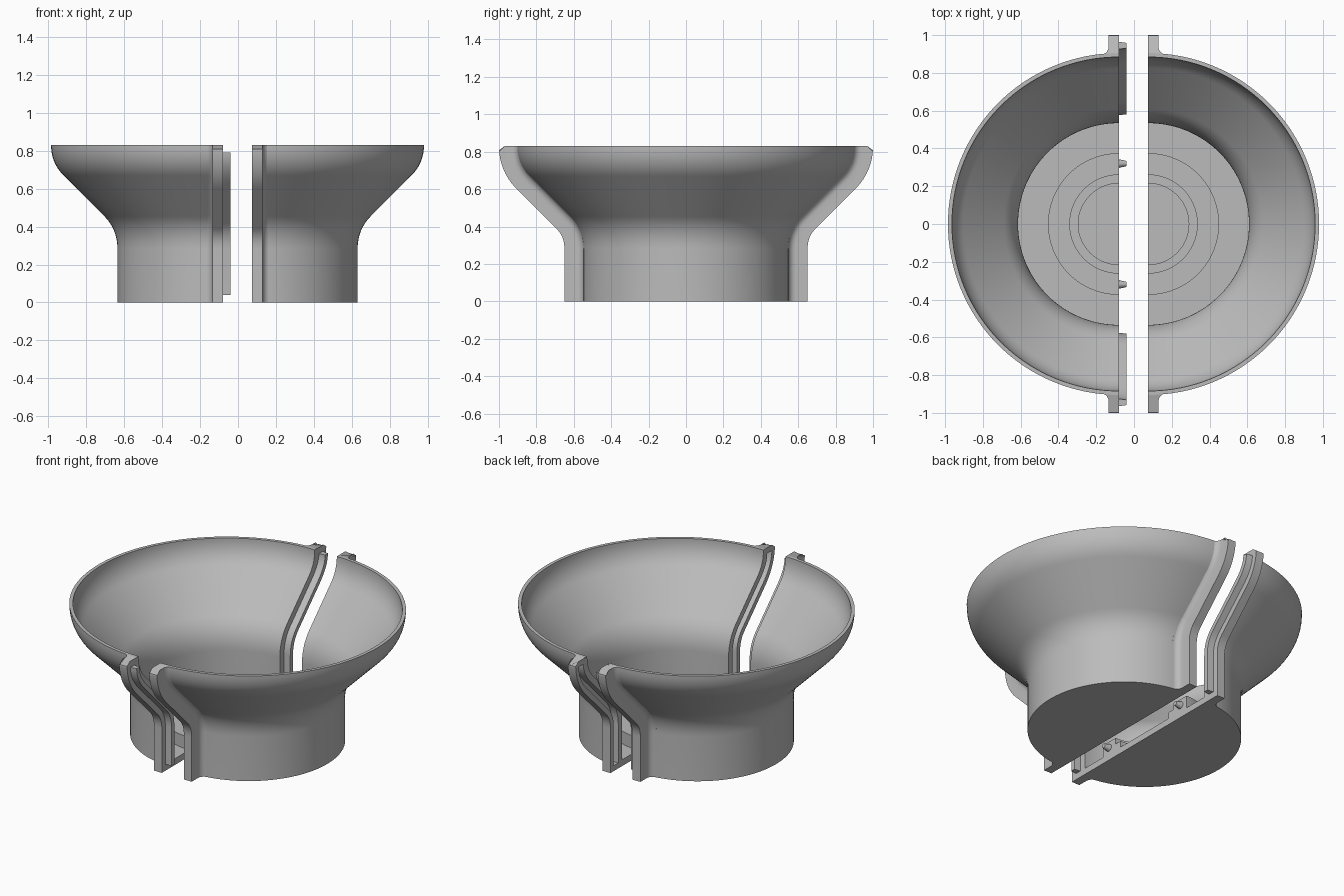
import bpy, bmesh, math
from mathutils import Vector

cube = bpy.data.objects.get("Cube")
if cube:
    bpy.data.objects.remove(cube, do_unlink=True)

grey = bpy.data.materials.new("plain_grey")
grey.use_nodes = True
grey.diffuse_color = (0.5, 0.5, 0.5, 1)
grey.node_tree.nodes["Principled BSDF"].inputs["Base Color"].default_value = (0.5, 0.5, 0.5, 1)

TOP = 0.83


def wall_path(low, high, steps=12):
    """Outer wall as (point, outward normal) pairs in the radius-height plane."""
    def bend(a, b, c):
        out = []
        for i in range(steps + 1):
            t = i / steps
            p = a * (1 - t) ** 2 + b * 2 * t * (1 - t) + c * t * t
            d = ((b - a) * (1 - t) + (c - b) * t).normalized()
            out.append((p, Vector((d.y, -d.x))))
        return out
    V = Vector
    lower = bend(V((0.555, 0.28)), V((0.555, 0.385)), V((0.625, 0.455)))
    upper = bend(V((0.838, 0.668)), V((0.905, 0.735)), V((0.905, high)))
    return [(V((0.555, low)), V((1, 0)))] + lower + upper


def loft(name, rows):
    """Skin closed section rows and cap both ends."""
    bm = bmesh.new()
    grid = [[bm.verts.new(p) for p in row] for row in rows]
    n = len(rows[0])
    for a, b in zip(grid, grid[1:]):
        for i in range(n):
            j = (i + 1) % n
            bm.faces.new((a[i], a[j], b[j], b[i]))
    bm.faces.new(grid[0])
    bm.faces.new(grid[-1])
    bmesh.ops.remove_doubles(bm, verts=bm.verts, dist=0.0001)
    bmesh.ops.recalc_face_normals(bm, faces=bm.faces)
    mesh = bpy.data.meshes.new(name)
    bm.to_mesh(mesh)
    bm.free()
    mesh.materials.append(grey)
    ob = bpy.data.objects.new(name, mesh)
    bpy.context.collection.objects.link(ob)
    return ob


def activate(ob):
    bpy.ops.object.select_all(action='DESELECT')
    ob.select_set(True)
    bpy.context.view_layer.objects.active = ob


def smooth(ob):
    activate(ob)
    bpy.ops.object.shade_smooth_by_angle(angle=math.radians(30))


def cut(ob, cutter):
    mod = ob.modifiers.new("recess", 'BOOLEAN')
    mod.operation = 'DIFFERENCE'
    mod.solver = 'EXACT'
    mod.object = cutter
    activate(ob)
    bpy.ops.object.modifier_apply(modifier=mod.name)
    bpy.data.objects.remove(cutter, do_unlink=True)


def sweep(name, section, low, high, cx, side, end, round_top=False):
    """Carry a (depth, offset) section up the wall at one end of the seam."""
    rows = []
    path = wall_path(low, high)
    for k, (p, nrm) in enumerate(path):
        row = []
        for depth, off in section:
            q = p + nrm * off
            z = q.y
            if round_top and k == len(path) - 1:
                z -= max(0, off - 0.065)
            row.append((cx + side * depth, end * q.x, z))
        rows.append(row)
    return loft(name, rows)


def peg(name, cx, direction, y, length):
    """Tapered locating peg pointing along x."""
    rows = []
    for x, r in ((-0.005, 0.024), (length, 0.014)):
        rows.append([(cx + direction * x, y + r * math.cos(a), 0.08 + r * math.sin(a))
                     for a in (math.tau * i / 16 for i in range(16))])
    return loft(name, rows)


# Bowl section: outer wall, inner wall, then the low floor with a raised ring
outer = [p for p, n in wall_path(0, TOP)]
inner = [p - n * 0.021 for p, n in reversed(wall_path(0.04, TOP))]
floor = [(0.375, 0.04), (0.375, 0.12), (0.26, 0.12), (0.26, 0.08),
         (0.215, 0.08), (0.215, 0.04), (0, 0.04)]
bowl_section = [(0, 0)] + [tuple(p) for p in outer + inner] + floor

# Flange section with a concave fillet where it meets the wall
R = 0.04
flange_section = [(0, -0.012), (0, 0.065), (0, 0.095), (0.055, 0.095), (0.055, 0.065)]
for i in range(7):
    a = math.pi / 2 * i / 6
    flange_section.append((0.055 + R * (1 - math.cos(a)), 0.032 - R * math.sin(a)))
flange_section.append((0.055 + R, -0.012))

SEGMENTS = 64
for label, side, cx in (("right", -1, -0.08), ("left", 1, 0.075)):
    rows = []
    for i in range(SEGMENTS + 1):
        a = math.pi * i / SEGMENTS
        rows.append([(cx + side * r * math.sin(a), r * math.cos(a), z) for r, z in bowl_section])
    bowl = loft(label + "_half_bowl", rows)

    for where, end in (("front", -1), ("back", 1)):
        tag = label + "_" + where
        flange = sweep(tag + "_flange", flange_section, 0, TOP, cx, side, end, True)
        if side < 0:
            # Raised tongue and locating peg
            tongue = [(0.005, 0.02), (-0.04, 0.026), (-0.04, 0.054), (0.005, 0.06)]
            smooth(sweep(tag + "_tongue", tongue, 0.04, 0.79, cx, side, end))
            smooth(peg(tag + "_peg", cx, 1, end * 0.32, 0.04))
        else:
            # Matching groove and peg hole
            groove = [(-0.01, 0.016), (0.042, 0.022), (0.042, 0.058), (-0.01, 0.064)]
            cut(flange, sweep("groove_cutter", groove, 0.035, 0.795, cx, side, end))
            cut(bowl, peg("hole_cutter", cx, 1, end * 0.32, 0.045))
        smooth(flange)
    smooth(bowl)
